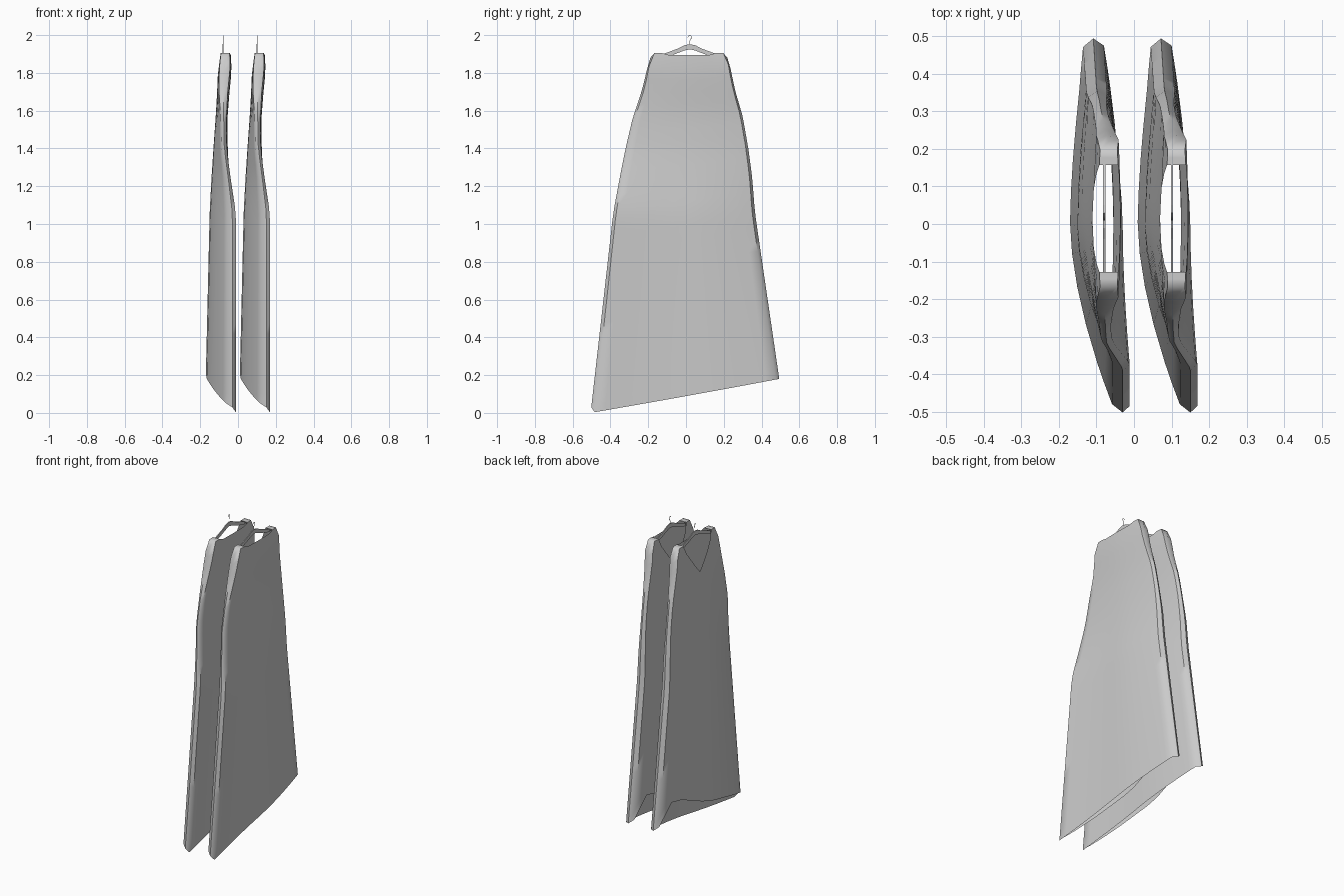
import bpy, bmesh, math

if "Cube" in bpy.data.objects:
    bpy.data.objects.remove(bpy.data.objects["Cube"])

# Garment sections: z, y front, y back, left mid x, right mid x,
# front edge x (left, right), back edge x (left, right)
SECTIONS = [
    (0.00, -.505, .52, -.175, -.035, -.05, -.01, -.135, -.085),
    (1.06, -.385, .365, -.150, -.030, -.05, -.01, -.125, -.075),
    (1.25, -.350, .350, -.140, -.045, -.065, -.04, -.12, -.075),
    (1.40, -.320, .330, -.130, -.055, -.085, -.06, -.11, -.075),
    (1.57, -.280, .300, -.118, -.055, -.09, -.062, -.105, -.07),
    (1.70, -.235, .262, -.110, -.045, -.10, -.055, -.10, -.055),
    (1.80, -.210, .240, -.108, -.035, -.10, -.045, -.10, -.045),
    (1.86, -.200, .230, -.100, -.035, -.095, -.04, -.095, -.04),
    (1.905, -.175, .205, -.095, -.038, -.09, -.045, -.09, -.045),
]
LEFT_HEM = [(-1, .04), (-.4, .15), (.05, .21), (.72, .34), (1, .18)]
US = [-.96, -.85, -.75, -.55, -.35, -.17, 0, .17, .35, .55, .75, .85, .96]
ROWS = 28
SPACING = 0.18


def lerp_table(table, t):
    for a, b in zip(table, table[1:]):
        if t <= b[0]:
            break
    f = min(max((t - a[0]) / (b[0] - a[0]), 0), 1)
    return [p + (q - p) * f for p, q in zip(a, b)]


def point(side, u, z):
    _, yf, yb, ml, mr, fl, fr, bl, br = lerp_table(SECTIONS, z)
    y = (yf + yb) / 2 + u * (yb - yf) / 2
    if side == 'mid':
        x = (fl + fr) / 2 if u < 0 else (bl + br) / 2
    else:
        m, f, b = (ml, fl, bl) if side == 'left' else (mr, fr, br)
        x = m + ((f if u < 0 else b) - m) * abs(u) ** 1.7
    return x, y, z


def z_range(side, u):
    right_hem = 0.09 + 0.09 * u
    if side == 'right':
        return right_hem, (1.895 if abs(u) < .75 else 1.905)
    if side == 'mid':
        return (0.03 if u < 0 else .18), 1.88
    # Deep V neckline on the left panel
    return lerp_table(LEFT_HEM, u)[1], 1.69 + 0.215 * min(abs(u) / .75, 1)


def finish(bm, name, angle=None):
    bmesh.ops.recalc_face_normals(bm, faces=bm.faces)
    me = bpy.data.meshes.new(name)
    bm.to_mesh(me)
    bm.free()
    ob = bpy.data.objects.new(name, me)
    bpy.context.collection.objects.link(ob)
    if angle:
        bpy.ops.object.select_all(action='DESELECT')
        bpy.context.view_layer.objects.active = ob
        ob.select_set(True)
        bpy.ops.object.shade_smooth_by_angle(angle=math.radians(angle))
    return ob


def make_dress(name, dx):
    bm = bmesh.new()
    cols = ([('right', u) for u in US] + [('mid', 1)] +
            [('left', u) for u in reversed(US)] + [('mid', -1)])
    grid = []
    for side, u in cols:
        z0, z1 = z_range(side, u)
        col = []
        for i in range(ROWS + 1):
            x, y, z = point(side, u, z0 + (z1 - z0) * i / ROWS)
            col.append(bm.verts.new((x + dx, y, z)))
        grid.append(col)
    n = len(grid)
    for c in range(n):
        a, b = grid[c], grid[(c + 1) % n]
        for i in range(ROWS):
            bm.faces.new((a[i], b[i], b[i + 1], a[i + 1]))
    # Shoulder tops join both panels
    top = [c[-1] for c in grid]
    k = len(US)
    left = list(reversed(top[k + 1:2 * k + 1]))
    for i in (0, 1, k - 3, k - 2):
        bm.faces.new((top[i], top[i + 1], left[i + 1], left[i]))
    bm.faces.new((top[k - 1], top[k], left[k - 1]))
    bm.faces.new((top[0], top[-1], left[0]))
    return finish(bm, name, 50)


def make_hanger(name, x):
    # Flat arms
    upper = [(0, 1.952), (.03, 1.946), (.06, 1.93), (.10, 1.915), (.155, 1.895)]
    lower = [(.155, 1.875), (.09, 1.895), (.03, 1.918), (0, 1.925)]
    half = upper + lower
    outline = half + [(-y, z) for y, z in reversed(half[1:-1])]
    bm = bmesh.new()
    face = bm.faces.new([bm.verts.new((x - .003, y + .02, z)) for y, z in outline])
    ext = bmesh.ops.extrude_face_region(bm, geom=[face])
    vs = [v for v in ext['geom'] if isinstance(v, bmesh.types.BMVert)]
    bmesh.ops.translate(bm, vec=(.006, 0, 0), verts=vs)
    finish(bm, name)
    # Wire hook
    pts = [(.02, 1.945), (.02, 1.97)]
    pts += [(.02 + .010 * math.cos(a), 1.988 + .010 * math.sin(a))
            for a in [math.radians(-60 + 40 * i) for i in range(7)]]
    cu = bpy.data.curves.new(name + "_hook", 'CURVE')
    cu.dimensions = '3D'
    cu.bevel_depth = 0.0015
    cu.bevel_resolution = 1
    cu.use_fill_caps = True
    sp = cu.splines.new('POLY')
    sp.points.add(len(pts) - 1)
    for p, (y, z) in zip(sp.points, pts):
        p.co = (x, y, z, 1)
    bpy.context.collection.objects.link(bpy.data.objects.new(name + "_hook", cu))


for i, label in enumerate(("left", "right")):
    make_dress("dress_" + label, i * SPACING)
    make_hanger("hanger_" + label, -.079 + i * SPACING)
